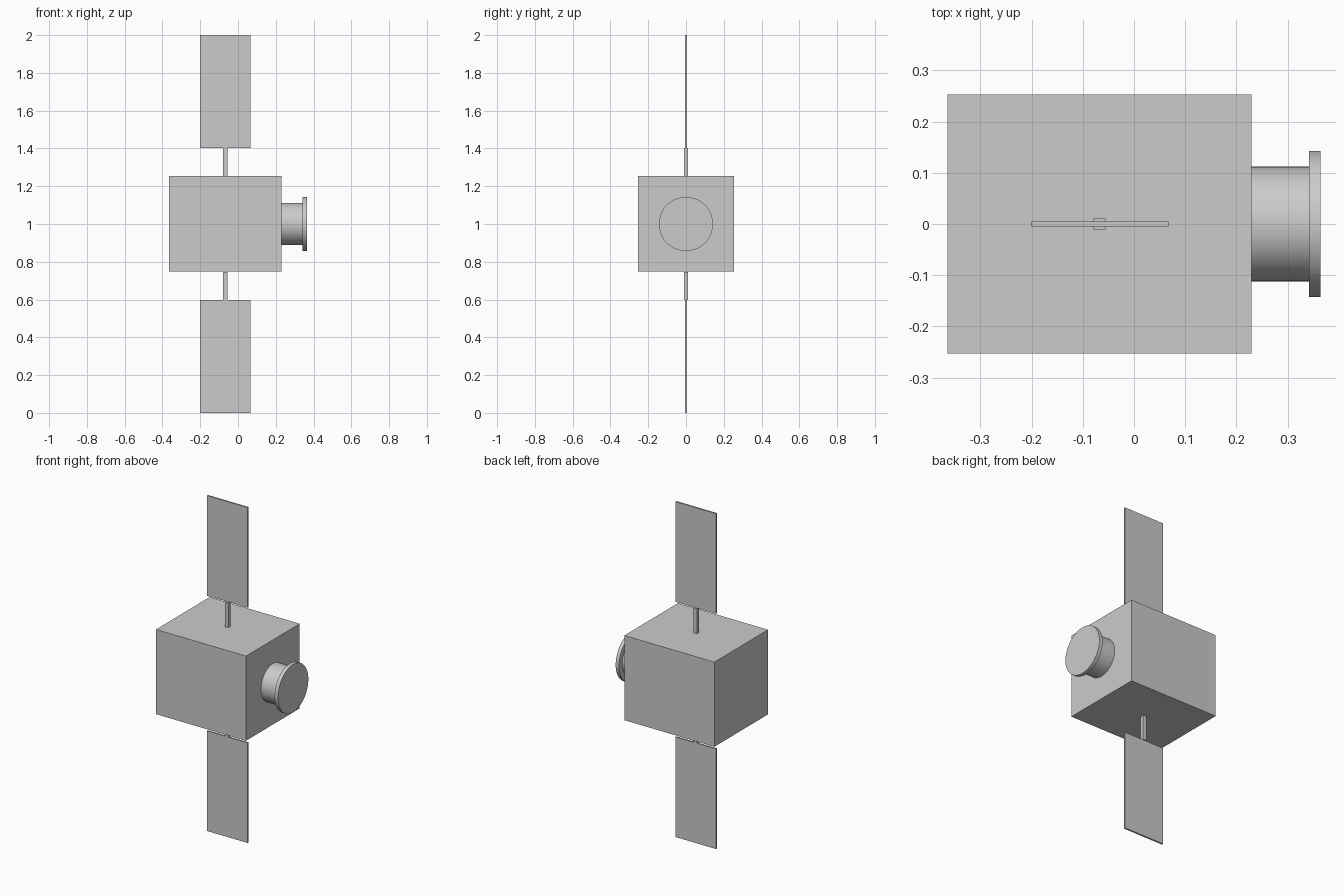
import bpy
import math

if "Cube" in bpy.data.objects:
    bpy.data.objects.remove(bpy.data.objects["Cube"])

grey = bpy.data.materials.new("light_grey")
grey.diffuse_color = (0.6, 0.6, 0.6, 1)
grey.use_nodes = True
grey.node_tree.nodes["Principled BSDF"].inputs["Base Color"].default_value = grey.diffuse_color


def box(name, x0, x1, half_y, z0, z1):
    """Box symmetric about y = 0."""
    bpy.ops.mesh.primitive_cube_add(size=1, location=((x0 + x1) / 2, 0, (z0 + z1) / 2))
    ob = bpy.context.object
    ob.name = name
    ob.scale = (x1 - x0, 2 * half_y, z1 - z0)
    bpy.ops.object.transform_apply(location=False, rotation=False, scale=True)
    ob.data.materials.append(grey)


def disc(name, x0, x1, radius):
    """Cylinder lying along x at mid height."""
    bpy.ops.mesh.primitive_cylinder_add(
        vertices=64, radius=radius, depth=x1 - x0,
        location=((x0 + x1) / 2, 0, 1), rotation=(0, math.pi / 2, 0))
    ob = bpy.context.object
    ob.name = name
    bpy.ops.object.shade_smooth_by_angle(angle=math.radians(30))
    ob.data.materials.append(grey)


# Main body
box("body", -0.364, 0.23, 0.253, 0.748, 1.253)

# Docking neck and its wider end flange
disc("neck", 0.23, 0.342, 0.112)
disc("flange", 0.342, 0.364, 0.143)

# Struts and thin panels, above and below the body
for side, s in (("upper", 1), ("lower", -1)):
    z_body, z_panel, z_end = (1 + s * d for d in (0.253, 0.403, 1.0))
    box(side + "_strut", -0.079, -0.056, 0.011, *sorted((z_body, z_panel)))
    box(side + "_panel", -0.201, 0.067, 0.005, *sorted((z_panel, z_end)))
